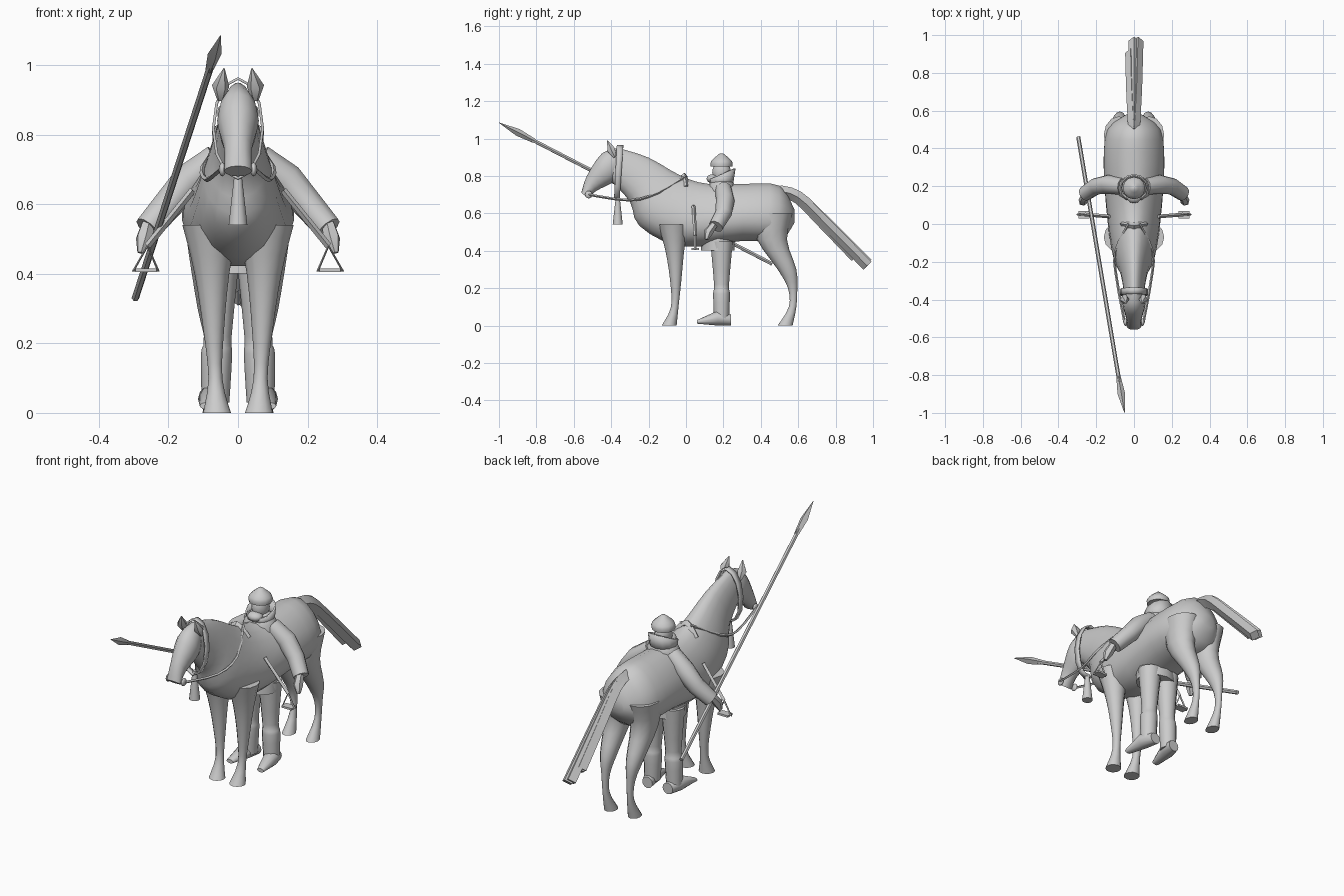
import bpy
import bmesh
from math import cos, sin, tau, radians
from mathutils import Vector

default_cube = bpy.data.objects.get("Cube")
if default_cube:
    bpy.data.objects.remove(default_cube, do_unlink=True)

grey = bpy.data.materials.new("plain grey")
grey.use_nodes = True
grey.diffuse_color = (.6, .6, .6, 1)
principled = grey.node_tree.nodes["Principled BSDF"]
principled.inputs["Base Color"].default_value = grey.diffuse_color


def select_only(obj):
    bpy.ops.object.select_all(action="DESELECT")
    obj.select_set(True)
    bpy.context.view_layer.objects.active = obj


def finish(obj):
    """Give the object its colour and smooth shading with sharp edges kept."""
    obj.data.materials.clear()
    obj.data.materials.append(grey)
    select_only(obj)
    bpy.ops.object.shade_smooth_by_angle(angle=radians(50))


def soften(rows, steps=3):
    """Add in-between rows along a smooth curve that passes through every given row."""
    result = []
    last = len(rows) - 1
    for i in range(last):
        before, start, end, after = rows[max(i - 1, 0)], rows[i], rows[i + 1], rows[min(i + 2, last)]
        for step in range(steps):
            t = step / steps
            blend = t * t * (3 - 2 * t)
            leave, arrive = t * (1 - t) ** 2 / 2, t * t * (1 - t) / 2
            result.append(tuple(
                b + (c - b) * blend + (c - a) * leave - (d - b) * arrive
                for a, b, c, d in zip(before, start, end, after)))
    return result + [rows[last]]


def loft(name, rings, start_x=0, end_x=0, pear=0, sides=12, closed=True):
    """Skin over oval rings, each given by two outline points in side view and a half width."""
    bm = bmesh.new()
    loops = []
    for index, (front_y, front_z, back_y, back_z, width) in enumerate(rings):
        middle_x = start_x + (end_x - start_x) * index / (len(rings) - 1)
        front, back = Vector((middle_x, front_y, front_z)), Vector((middle_x, back_y, back_z))
        centre, reach = (front + back) / 2, (front - back) / 2
        loop = []
        for corner in range(sides):
            across, along = cos(tau * corner / sides), sin(tau * corner / sides)
            sideways = Vector((width * across * (1 - pear * along), 0, 0))
            loop.append(bm.verts.new(centre + reach * along + sideways))
        loops.append(loop)
    for lower, upper in zip(loops, loops[1:]):
        for corner in range(sides):
            following = (corner + 1) % sides
            bm.faces.new((lower[corner], lower[following], upper[following], upper[corner]))
    if closed:
        bm.faces.new(loops[0])
        bm.faces.new(loops[-1])
    bmesh.ops.recalc_face_normals(bm, faces=bm.faces)
    mesh = bpy.data.meshes.new(name)
    bm.to_mesh(mesh)
    bm.free()
    obj = bpy.data.objects.new(name, mesh)
    bpy.context.collection.objects.link(obj)
    if not closed:
        shell = obj.modifiers.new("thickness", "SOLIDIFY")
        shell.thickness = .008
    finish(obj)


def column(name, levels, start_x=0, end_x=0, wide=1):
    """Upright rounded part given by depth position, height and radius at each level."""
    rings = [(y - radius, z, y + radius, z, radius * wide) for y, z, radius in soften(levels)]
    loft(name, rings, start_x, end_x)


def tube(name, points, radii, side=1, roundness=0, cyclic=False):
    """Sweep a section along a path, with one radius or one for each point."""
    curve = bpy.data.curves.new(name, "CURVE")
    curve.dimensions = "3D"
    curve.bevel_depth = 1
    curve.bevel_resolution = roundness
    curve.use_fill_caps = True
    spline = curve.splines.new("POLY")
    spline.points.add(len(points) - 1)
    spline.use_cyclic_u = cyclic
    if isinstance(radii, float):
        radii = [radii] * len(points)
    for point, (x, y, z), radius in zip(spline.points, points, radii):
        point.co = (x * side, y, z, 1)
        point.radius = radius
    obj = bpy.data.objects.new(name, curve)
    bpy.context.collection.objects.link(obj)
    select_only(obj)
    bpy.ops.object.convert(target="MESH")
    finish(bpy.context.view_layer.objects.active)


def ball(name, centre, size):
    bpy.ops.mesh.primitive_uv_sphere_add(segments=12, ring_count=8, radius=1, location=centre)
    obj = bpy.context.object
    obj.name = name
    obj.scale = size
    finish(obj)


# Horse neck and barrel, from the poll to the rump
loft("horse_body", soften([
    (-.36, .95, -.4, .77, .05), (-.2, .9, -.3, .66, .07), (-.02, .8, -.25, .53, .11),
    (.12, .76, -.03, .42, .14), (.32, .76, .3, .45, .16), (.5, .75, .5, .45, .14),
    (.58, .62, .58, .55, .04)]), pear=.2, sides=18)

# Horse head, from the poll to the muzzle
loft("horse_head", soften([
    (-.36, .95, -.35, .8, .04), (-.45, .92, -.4, .76, .06), (-.53, .8, -.48, .72, .04),
    (-.56, .71, -.52, .68, .04)]))

# Tail of overlapping square strands, each shorter and lower than the one before
tail_path = soften([(0, .5, .72), (0, .6, .69), (0, .74, .56), (0, .97, .33)])
for strand in range(4):
    shown = tail_path[:len(tail_path) - strand // 2]
    lean = .025 * sin(strand * 2)
    points = [(lean * i / len(shown), y, z - strand * i / 900) for i, (x, y, z) in enumerate(shown)]
    tube("tail_strand", points, [.03] * len(points))

for side in (-1, 1):
    # Horse legs and ears
    column("horse_front_leg", [
        (-.07, .54, .08), (-.06, .4, .05), (-.055, .24, .03), (-.06, .1, .02), (-.09, 0, .04)],
        .08 * side, .06 * side)
    column("horse_hind_leg", [
        (.47, .6, .1), (.46, .46, .08), (.54, .3, .05), (.57, .2, .025), (.57, .1, .02),
        (.53, 0, .04)], .08 * side, .07 * side, wide=.8)
    tube("horse_ear", [(.05, -.38, .9), (.05, -.4, .94), (.04, -.42, .99)],
         [.01, .025, .002], side, roundness=1)

    # Bit and rein
    ball("bit_ring", (.045 * side, -.52, .7), (.01, .02, .02))
    tube("rein", soften([(.05, -.52, .7), (.09, -.3, .67), (.1, -.15, .71), (.03, 0, .8)]), .007, side)

    # Stirrup with strap and tread
    tube("stirrup_strap", [(.13, .04, .64), (.26, .05, .48)], .01, side)
    tube("stirrup_iron", [(x, .05, z) for x, z in ((.26, .48), (.23, .41), (.3, .41))],
         .006, side, cyclic=True)
    bpy.ops.mesh.primitive_cube_add(size=1, location=(.265 * side, .05, .41))
    tread = bpy.context.object
    tread.name = "stirrup_tread"
    tread.scale = (.06, .04, .01)
    finish(tread)

    # Rider legs and boots
    column("rider_leg", [(.19, .45, .06), (.19, .22, .04), (.19, .17, .045), (.19, .03, .04)],
           .055 * side, .065 * side)
    loft("rider_boot", [
        (.24, .06, .24, 0, .03), (.17, .08, .17, 0, .04), (.06, .03, .06, .01, .02)],
        .06 * side, .09 * side)

    # Rider sleeves and hands
    tube("rider_sleeve", [(.06, .2, .73), (.14, .21, .67), (.2, .2, .6), (.26, .16, .53)],
         [.045, .05, .045, .04], side, roundness=3)
    tube("rider_hand", [(.26, .15, .54), (.27, .12, .5), (.28, .11, .46)],
         [.02, .025, .01], side, roundness=1)

# Bridle band, hanging tassel and pommel
loft("bridle_band", [(-.37, .965, -.385, .67, .075), (-.335, .965, -.355, .67, .075)], closed=False)
column("bridle_tassel", [(-.365, .69, .01), (-.365, .62, .018), (-.365, .54, .027)])
tube("saddle_pommel", soften([(-.06, 0, .74), (0, -.01, .8), (.06, 0, .74)]), .018)

# Rider coat, flared collar, head and beard
column("rider_coat", [(.17, .4, .09), (.175, .6, .08), (.19, .75, .07), (.19, .8, .03)], wide=1.2)
loft("rider_collar", [(.13, .75, .25, .74, .07), (.12, .78, .265, .84, .075)], closed=False)
ball("rider_head", (0, .19, .82), (.043, .05, .06))
ball("rider_beard", (0, .145, .785), (.04, .035, .025))

# Rounded helmet
column("rider_helmet", [(.19, .85, .058), (.19, .88, .055), (.19, .92, .01)])

# Lance with a leaf-shaped point
butt, tip = Vector((-.295, .46, .33)), Vector((-.05, -1, 1.085))
tube("lance_shaft", [butt, butt.lerp(tip, .9)], .011, roundness=1)
tube("lance_point", [butt.lerp(tip, along) for along in (.87, .93, 1)], [.012, .02, .001])
